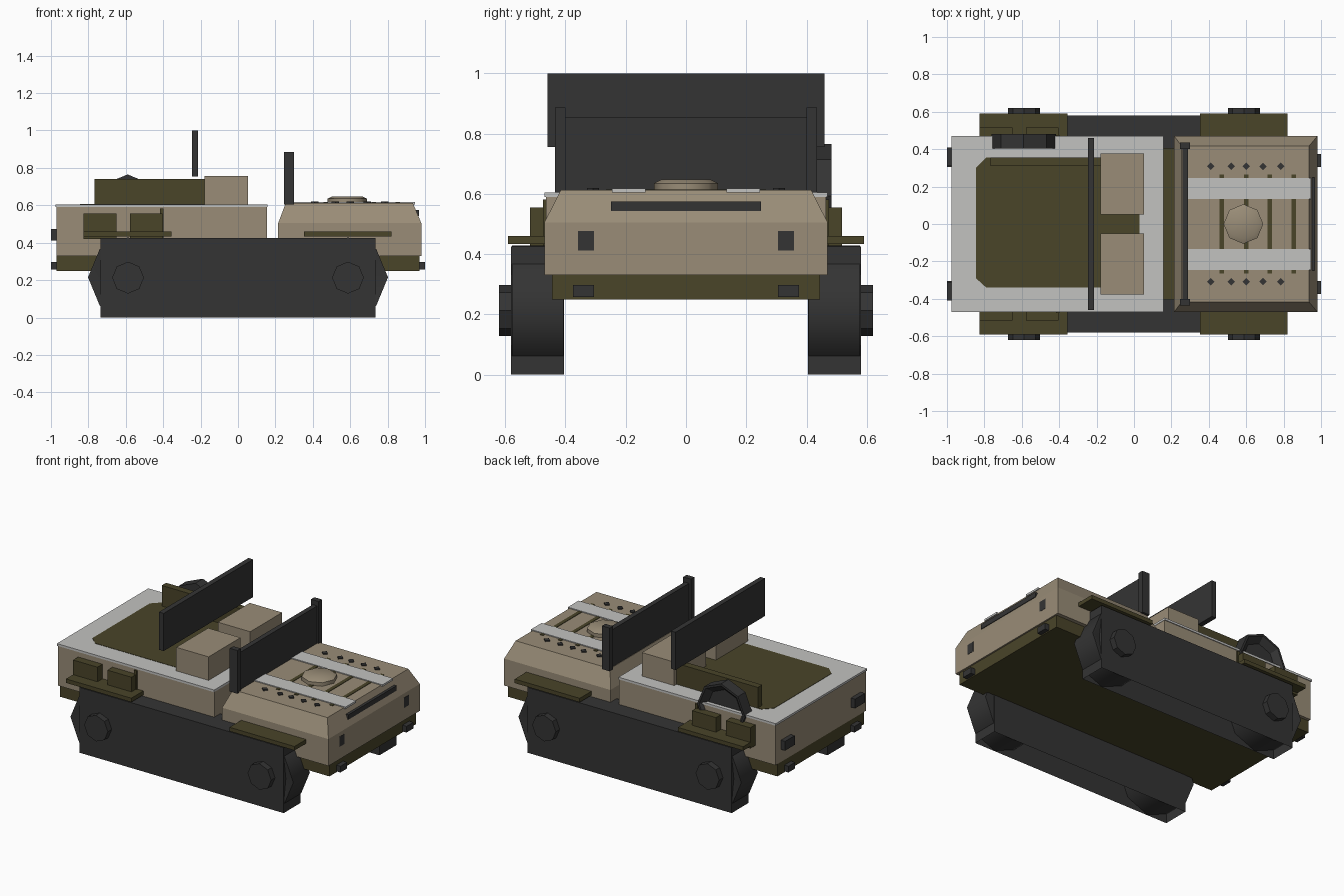
import bpy, bmesh, math
from mathutils import Vector

old = bpy.data.objects.get("Cube")
if old:
    bpy.data.objects.remove(old, do_unlink=True)


def material(name, rgb):
    m = bpy.data.materials.new(name)
    m.use_nodes = True
    m.diffuse_color = (*rgb, 1)
    bsdf = m.node_tree.nodes["Principled BSDF"]
    bsdf.inputs["Base Color"].default_value = (*rgb, 1)
    bsdf.inputs["Roughness"].default_value = 0.9
    return m


TAN = material("desert tan", (0.32, 0.265, 0.185))
OLIVE = material("olive green", (0.067, 0.058, 0.022))
DARK = material("dark rubber", (0.034, 0.034, 0.034))
GREY = material("light grey", (0.54, 0.54, 0.53))


def finish(name, bm, mat):
    bmesh.ops.recalc_face_normals(bm, faces=bm.faces)
    mesh = bpy.data.meshes.new(name)
    bm.to_mesh(mesh)
    bm.free()
    mesh.materials.append(mat)
    ob = bpy.data.objects.new(name, mesh)
    bpy.context.collection.objects.link(ob)
    return ob


def box(name, mat, x, y, z, open_bottom=False):
    """Box from (min, max) ranges on each axis."""
    bm = bmesh.new()
    bmesh.ops.create_cube(bm, size=1)
    for v in bm.verts:
        v.co = [r[0] + (c + 0.5) * (r[1] - r[0]) for c, r in zip(v.co, (x, y, z))]
    bmesh.ops.recalc_face_normals(bm, faces=bm.faces)
    if open_bottom:
        low = min(bm.faces, key=lambda f: f.calc_center_median().z)
        bmesh.ops.delete(bm, geom=[low], context="FACES_ONLY")
    return finish(name, bm, mat)


def pair(name, mat, x, y, z, open_bottom=False):
    """Two boxes mirrored across y = 0."""
    box("right_" + name, mat, x, (-y[1], -y[0]), z, open_bottom)
    box("left_" + name, mat, x, y, z, open_bottom)


def lathe(name, mat, profile, centre, sides, axis):
    """Closed turned solid; profile holds (radius, distance along axis)."""
    bm = bmesh.new()
    rings = []
    for r, d in profile:
        ring = []
        for i in range(sides):
            a = math.tau * i / sides
            p = Vector((r * math.cos(a), r * math.sin(a), d))
            if axis == "y":
                p = Vector((p.x, p.z, p.y))
            ring.append(bm.verts.new(p + Vector(centre)))
        rings.append(ring)
    for a, b in zip(rings, rings[1:]):
        for i in range(sides):
            j = (i + 1) % sides
            bm.faces.new((a[i], a[j], b[j], b[i]))
    bm.faces.new(rings[0])
    bm.faces.new(rings[-1])
    return finish(name, bm, mat)


def smooth(ob, degrees):
    bpy.ops.object.select_all(action="DESELECT")
    bpy.context.view_layer.objects.active = ob
    ob.select_set(True)
    bpy.ops.object.shade_smooth_by_angle(angle=math.radians(degrees))
    ob.select_set(False)


# Chassis and rear tub
box("chassis", OLIVE, (-0.97, 0.97), (-0.445, 0.445), (0.25, 0.335))
box("rear_body", TAN, (-0.97, 0.155), (-0.465, 0.465), (0.33, 0.592))
box("body_rim", GREY, (-0.975, 0.157), (-0.47, 0.47), (0.59, 0.604))

# Cargo deck with clipped rear corners
bm = bmesh.new()
outline = [(0.03, -0.34), (0.03, 0.355), (-0.79, 0.355), (-0.845, 0.3), (-0.845, -0.29), (-0.79, -0.34)]
deck = bm.faces.new([bm.verts.new((x, y, 0.598)) for x, y in outline])
side = bmesh.ops.extrude_face_region(bm, geom=[deck])
for v in side["geom"]:
    if isinstance(v, bmesh.types.BMVert):
        v.co.z = 0.606
finish("cargo_deck", bm, OLIVE)

box("deck_side_bench", OLIVE, (-0.766, -0.18), (0.31, 0.355), (0.6, 0.74))
pair("seat", TAN, (-0.18, 0.053), (0.05, 0.378), (0.6, 0.757))
box("seat_back_screen", DARK, (-0.247, -0.213), (-0.46, 0.46), (0.755, 1.0))

# Hood with sloped upper edges
hood = box("hood", TAN, (0.215, 0.98), (-0.47, 0.47), (0.33, 0.505))
bm = bmesh.new()
bm.from_mesh(hood.data)
top = max(bm.faces, key=lambda f: f.calc_center_median().z)
result = bmesh.ops.extrude_face_region(bm, geom=[top])
for v in [g for g in result["geom"] if isinstance(g, bmesh.types.BMVert)]:
    v.co.z = 0.612
    v.co.x += 0.04 if v.co.x < 0.5 else -0.045
    v.co.y *= 0.885
bmesh.ops.delete(bm, geom=[top], context="FACES_ONLY")
bmesh.ops.recalc_face_normals(bm, faces=bm.faces)
bm.to_mesh(hood.data)
bm.free()

# Hood straps, ribs, bolts and hatch
for x in (0.47, 0.6, 0.725, 0.855):
    box("hood_rib", OLIVE, (x - 0.012, x + 0.012), (-0.265, 0.265), (0.605, 0.615))
pair("hood_strap", GREY, (0.285, 0.945), (0.135, 0.245), (0.605, 0.618))
for x in (0.41, 0.52, 0.6, 0.69, 0.785):
    for y in (-0.308, 0.308):
        lathe("hood_bolt", DARK, [(0.02, 0.605), (0.02, 0.62)], (x, y, 0), 4, "z")
hatch = lathe("hood_hatch", TAN, [(0.106, 0.605), (0.106, 0.635), (0.08, 0.648)],
              (0.585, 0, 0), 8, "z")
smooth(hatch, 50)

# Windscreen
box("windscreen", DARK, (0.258, 0.29), (-0.43, 0.43), (0.605, 0.855))
pair("windscreen_post", DARK, (0.245, 0.3), (0.4, 0.435), (0.605, 0.886))

# Nose and tail fittings
box("nose_grille", DARK, (0.94, 0.968), (-0.248, 0.248), (0.543, 0.575))
pair("headlight", DARK, (0.97, 0.982), (0.305, 0.358), (0.412, 0.477))
pair("front_tow_block", DARK, (0.95, 1.0), (0.305, 0.375), (0.257, 0.297))
pair("tail_light", DARK, (-1.0, -0.96), (0.31, 0.41), (0.412, 0.472))
pair("rear_tow_block", DARK, (-1.0, -0.95), (0.305, 0.375), (0.257, 0.297))

# Fenders and side stowage
pair("front_fender", OLIVE, (0.352, 0.82), (0.44, 0.59), (0.434, 0.46))
pair("rear_fender", OLIVE, (-0.825, -0.355), (0.44, 0.59), (0.434, 0.46))
pair("rear_stowage_box", OLIVE, (-0.825, -0.65), (0.46, 0.517), (0.42, 0.555))
pair("front_stowage_box", OLIVE, (-0.578, -0.405), (0.46, 0.517), (0.42, 0.555))
pair("side_strap", OLIVE, (-0.417, -0.397), (0.46, 0.475), (0.42, 0.582))

# Hollow track covers with wheels and hubs
pair("track", DARK, (-0.735, 0.735), (0.405, 0.58), (0, 0.425), open_bottom=True)
for s, label in ((-1, "right"), (1, "left")):
    for x, end in ((-0.588, "rear"), (0.588, "front")):
        wheel = lathe(f"{label}_{end}_wheel", DARK,
                      [(0.214, 0.407 * s), (0.214, 0.577 * s), (0.2, 0.577 * s), (0.1, 0.54 * s)],
                      (x, 0, 0.215), 8, "y")
        smooth(wheel, 50)
        lathe(f"{label}_{end}_hub", DARK, [(0.085, 0.57 * s), (0.085, 0.62 * s)],
              (x, 0, 0.213), 8, "y")

# Spare wheel with a recessed face
lathe("spare_wheel", DARK,
      [(0.172, 0.405), (0.172, 0.482), (0.158, 0.482), (0.12, 0.445)],
      (-0.59, 0, 0.593), 8, "y")
